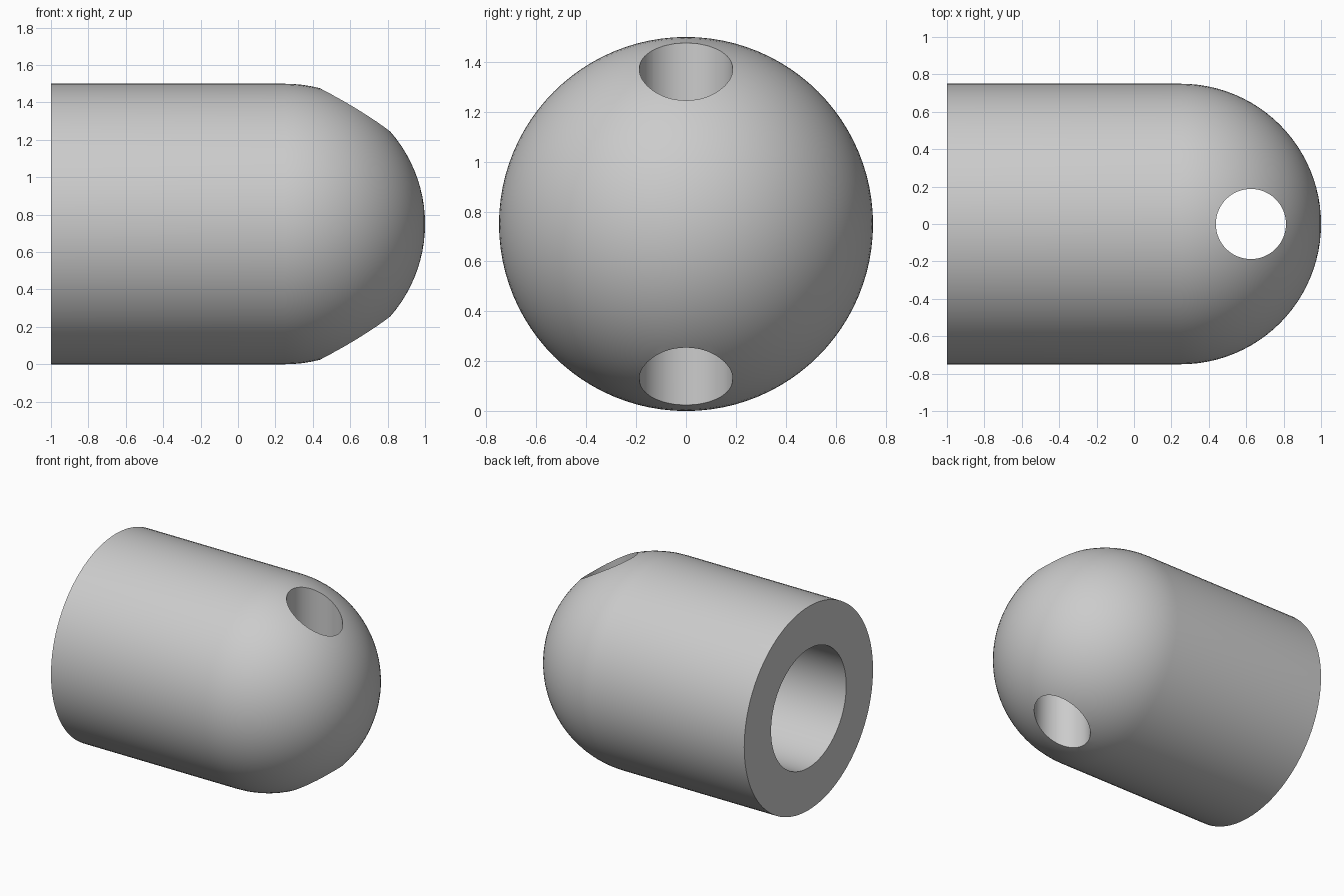
import bpy, bmesh, math
from mathutils import Matrix, Vector

cube = bpy.data.objects.get("Cube")
if cube:
    bpy.data.objects.remove(cube)

RADIUS, BORE, HOLE = 0.75, 0.4375, 0.1875
BACK, DOME = -1.0, 0.25          # open end and dome centre along x
HOLE_X = DOME + RADIUS / 2
AXIS_Z = RADIUS
SIDES, DOME_STEPS = 96, 24

grey = bpy.data.materials.new("plain grey")
grey.use_nodes = True
colour = (0.6, 0.6, 0.6, 1)
grey.diffuse_color = colour
grey.node_tree.nodes["Principled BSDF"].inputs["Base Color"].default_value = colour


def make_object(name, bm):
    bmesh.ops.recalc_face_normals(bm, faces=bm.faces)
    mesh = bpy.data.meshes.new(name)
    bm.to_mesh(mesh)
    bm.free()
    mesh.materials.append(grey)
    obj = bpy.data.objects.new(name, mesh)
    bpy.context.collection.objects.link(obj)
    return obj


# Domed sleeve with a blind bore, turned from one profile
profile = [(DOME, 0), (DOME, BORE), (BACK, BORE), (BACK, RADIUS)]
for i in range(DOME_STEPS + 1):
    a = math.pi / 2 * (1 - i / DOME_STEPS)
    profile.append((DOME + RADIUS * math.cos(a), RADIUS * math.sin(a)))

bm = bmesh.new()
verts = [bm.verts.new((x, 0, r)) for x, r in profile]
edges = [bm.edges.new(pair) for pair in zip(verts, verts[1:])]
bmesh.ops.spin(bm, geom=verts + edges, cent=(0, 0, 0), axis=(1, 0, 0),
               angle=math.tau, steps=SIDES, use_duplicate=False)
bmesh.ops.remove_doubles(bm, verts=bm.verts, dist=1e-4)
bmesh.ops.translate(bm, verts=bm.verts, vec=Vector((0, 0, AXIS_Z)))
body = make_object("domed_sleeve", bm)

# Round cross hole through the dome
bm = bmesh.new()
bmesh.ops.create_cone(bm, cap_ends=True, segments=64, radius1=HOLE, radius2=HOLE,
                      depth=2, matrix=Matrix.Translation((HOLE_X, 0, AXIS_Z)))
cutter = make_object("cross_hole_cutter", bm)
cutter.hide_render = True

cut = body.modifiers.new("cross hole", 'BOOLEAN')
cut.operation = 'DIFFERENCE'
cut.solver = 'EXACT'
cut.object = cutter
bpy.ops.object.select_all(action='DESELECT')
body.select_set(True)
bpy.context.view_layer.objects.active = body
bpy.ops.object.modifier_apply(modifier=cut.name)
bpy.data.objects.remove(cutter)

# Smooth curved walls, crisp rims
bpy.ops.object.shade_smooth_by_angle(angle=math.radians(30))
